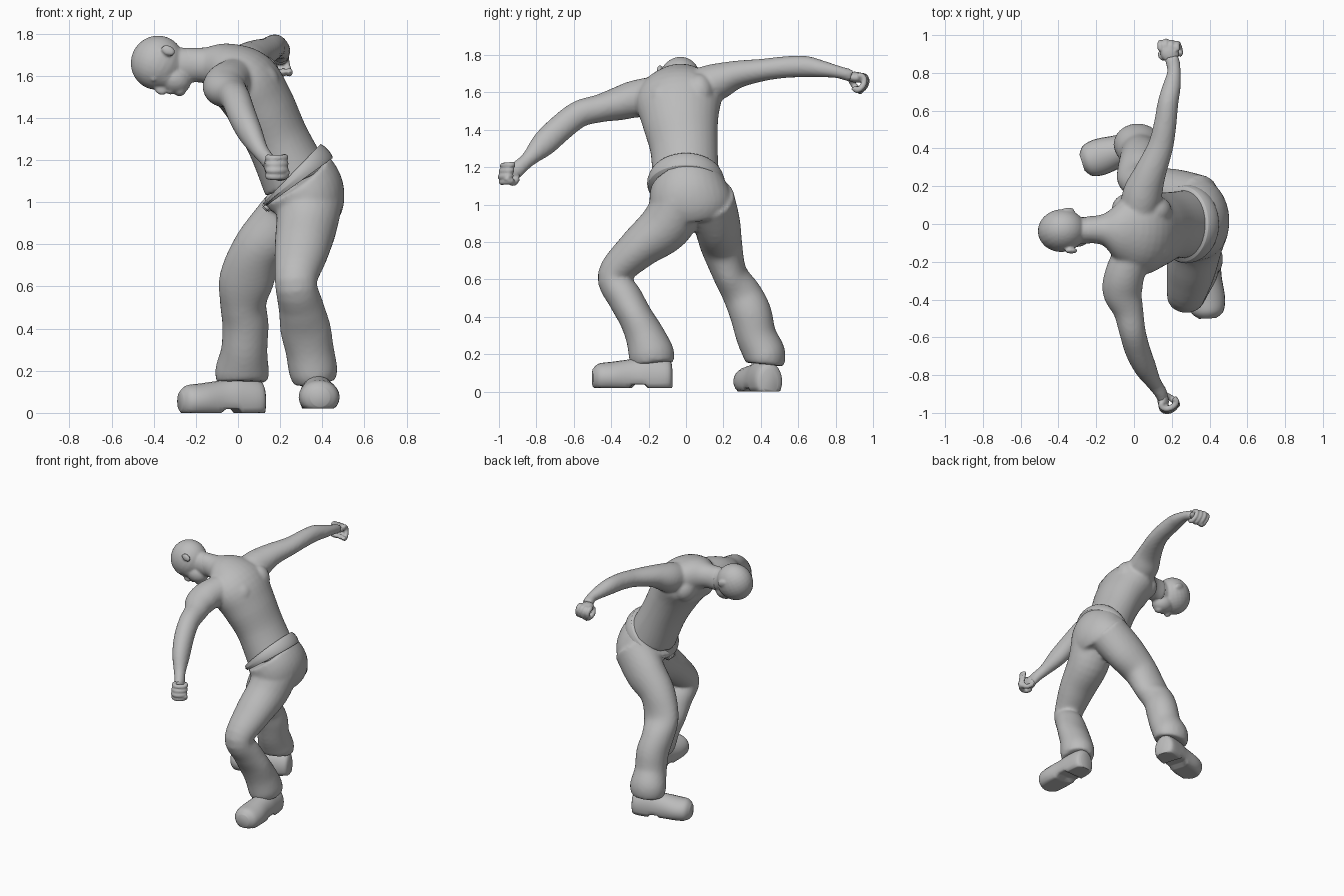
import bpy, bmesh, math
from mathutils import Vector, Matrix

cube = bpy.data.objects.get("Cube")
if cube:
    bpy.data.objects.remove(cube, do_unlink=True)

X, Y, Z = Vector((1, 0, 0)), Vector((0, 1, 0)), Vector((0, 0, 1))

grey = bpy.data.materials.new("plain_grey")
grey.use_nodes = True
grey.diffuse_color = (0.5, 0.5, 0.5, 1)
grey.node_tree.nodes["Principled BSDF"].inputs["Base Color"].default_value = (0.5, 0.5, 0.5, 1)


def spline(rows, steps=5):
    """Catmull-Rom interpolation of station rows."""
    out = []
    for i in range(len(rows) - 1):
        a, b = rows[max(i - 1, 0)], rows[i]
        c, d = rows[i + 1], rows[min(i + 2, len(rows) - 1)]
        for k in range(steps):
            t = k / steps
            out.append([q + t / 2 * (r - p + t * (2 * p - 5 * q + 4 * r - s + t * (3 * (q - r) + s - p)))
                        for p, q, r, s in zip(a, b, c, d)])
    return out + [list(rows[-1])]


def loft(bm, rows, ref, sides=24, steps=5):
    """Closed tube; each row is x, y, z, radius along ref, radius across it."""
    rows = spline(rows, steps)
    pts = [Vector(r[:3]) for r in rows]
    rings = []
    for i, r in enumerate(rows):
        t = (pts[min(i + 1, len(pts) - 1)] - pts[max(i - 1, 0)]).normalized()
        s = (ref - t * ref.dot(t)).normalized()
        u = t.cross(s)
        rings.append([bm.verts.new(pts[i] + s * r[3] * math.cos(a) + u * r[4] * math.sin(a))
                      for a in (math.tau * k / sides for k in range(sides))])
    for lo, hi in zip(rings, rings[1:]):
        for k in range(sides):
            n = (k + 1) % sides
            bm.faces.new((lo[k], lo[n], hi[n], hi[k]))
    bm.faces.new(rings[0][::-1])
    bm.faces.new(rings[-1])
    return [v for ring in rings for v in ring]


def tube(bm, points, r):
    loft(bm, [(*p, r, r) for p in points], Vector((0.31, 0.47, 0.83)), 10, 3)


def ball(bm, centre, size, rot=Matrix.Identity(4)):
    bmesh.ops.create_uvsphere(bm, u_segments=24, v_segments=16, radius=1,
                              matrix=Matrix.Translation(centre) @ rot @ Matrix.Diagonal((*size, 1)))


def finish(name, bm, voxel=0, smooth=0):
    bmesh.ops.recalc_face_normals(bm, faces=bm.faces)
    mesh = bpy.data.meshes.new(name)
    bm.to_mesh(mesh)
    bm.free()
    mesh.materials.append(grey)
    mesh.shade_smooth()
    obj = bpy.data.objects.new(name, mesh)
    bpy.context.collection.objects.link(obj)
    if voxel:
        m = obj.modifiers.new("blend", "REMESH")
        m.mode, m.voxel_size, m.use_smooth_shade = "VOXEL", voxel, True
        m = obj.modifiers.new("soften", "SMOOTH")
        m.factor, m.iterations = 0.5, smooth
    return obj


# Torso, neck and arms
bm = bmesh.new()
loft(bm, [(.28, 0, 1.10, .18, .165), (.19, -.01, 1.29, .18, .15), (.11, -.03, 1.45, .205, .16),
          (.03, -.04, 1.57, .23, .165), (-.07, -.035, 1.635, .17, .125), (-.16, -.03, 1.65, .085, .085),
          (-.26, -.03, 1.65, .07, .085)], Vector((.05, 1, .1)), 32)
loft(bm, [(.02, .04, 1.62, .1, .1), (.045, .16, 1.655, .105, .1), (.085, .27, 1.695, .085, .075),
          (.14, .41, 1.72, .068, .06), (.165, .53, 1.735, .06, .058), (.18, .64, 1.738, .055, .057),
          (.2, .73, 1.725, .048, .045), (.212, .81, 1.71, .036, .034), (.2, .88, 1.69, .04, .034)], X)
loft(bm, [(0, -.14, 1.58, .1, .11), (-.05, -.27, 1.565, .105, .1), (-.06, -.36, 1.54, .105, .09),
          (-.03, -.46, 1.515, .08, .075), (-.008, -.57, 1.485, .07, .072), (.02, -.67, 1.41, .067, .072),
          (.06, -.76, 1.325, .058, .068), (.105, -.84, 1.245, .04, .042), (.14, -.89, 1.2, .034, .042),
          (.15, -.92, 1.175, .03, .045)], X)
# Shoulder blades and chest
for y, z in ((-.13, 1.56), (.07, 1.6)):
    ball(bm, (.11, y, z), (.09, .08, .1))
    ball(bm, (-.04, y, z - .04), (.08, .09, .09))
finish("torso_and_arms", bm, .011, 5)

# Head: frame built from the gaze and crown directions
bm = bmesh.new()
gaze = Vector((-.4, -.2, -.87)).normalized()
crown = Vector((-.9, 0, .42))
crown = (crown - gaze * crown.dot(gaze)).normalized()
side = crown.cross(gaze)
rot = Matrix((side, crown, gaze)).transposed().to_4x4()
ball(bm, (-.382, -.035, 1.662), (.113, .127, .13), rot)
ball(bm, (-.37, -.05, 1.615), (.085, .095, .075), rot)
ball(bm, (-.305, -.05, 1.585), (.072, .085, .07), rot)
ball(bm, (-.275, -.06, 1.535), (.035, .03, .033), rot)
ball(bm, (-.318, -.067, 1.532), (.028, .017, .022), rot)
ball(bm, (-.365, -.075, 1.535), (.017, .032, .026), rot)
loft(bm, [(-.17, -.03, 1.65, .07, .08), (-.3, -.035, 1.65, .07, .085)], Y)
for sign, y in ((1, -.035), (-1, -.035)):
    ball(bm, Vector((-.34, y, 1.7)) + side * .11 * sign, (.013, .036, .024), rot)
    ball(bm, Vector((-.405, -.07, 1.575)) + side * .04 * sign, (.028, .012, .014), rot)
finish("head", bm, .008, 3)


# Hands: palm, four curled fingers and a thumb
def hand(name, base, ahead, curl, across):
    bm = bmesh.new()
    ahead, curl = ahead.normalized(), curl.normalized()

    def at(a, c, s):
        return base + ahead * a + curl * c + across * s

    rot = Matrix((ahead, across, curl)).transposed().to_4x4()
    ball(bm, at(.04, .01, 0), (.055, .05, .03), rot)
    for k in range(4):
        s = (k - 1.5) * .029
        reach = .1 - .006 * abs(k - 1)
        tube(bm, [at(.05, 0, s), at(reach - .015, 0, s), at(reach, .025, s), at(reach - .01, .06, s),
                  at(reach - .035, .08, s), at(reach - .055, .065, s)], .0165)
    tube(bm, [at(.01, .02, -.035), at(.03, .05, -.055), at(.055, .075, -.045), at(.075, .085, -.02)], .017)
    finish(name, bm, .0065, 2)


hand("right_hand", Vector((.19, .87, 1.695)), Vector((-.1, 1, -.1)), Vector((.2, -.1, -1)), X)
hand("left_hand", Vector((.14, -.895, 1.175)), Vector((.1, -1, -.12)), Vector((1, .1, 0)), Z)

# Trousers: seat and two bent legs
bm = bmesh.new()
loft(bm, [(.275, 0, 1.11, .195, .19), (.315, .015, 1.05, .215, .19), (.335, .03, .98, .22, .17),
          (.335, .04, .91, .17, .13)], Y, 32)
loft(bm, [(.345, -.03, 1.02, .155, .14), (.325, -.11, .885, .145, .14), (.3, -.26, .76, .128, .11),
          (.275, -.385, .62, .1, .088), (.3, -.325, .5, .108, .093), (.32, -.27, .4, .12, .092),
          (.34, -.22, .3, .115, .105), (.357, -.185, .2, .115, .122), (.365, -.175, .145, .1, .11)], X)
loft(bm, [(.34, .12, 1.03, .14, .15), (.22, .165, .9, .125, .15), (.1, .19, .78, .112, .125),
          (.04, .235, .63, .092, .13), (.025, .3, .52, .105, .11), (.035, .345, .42, .112, .11),
          (.03, .375, .3, .108, .11), (.02, .42, .2, .112, .128), (.02, .42, .145, .1, .12)], Y)
finish("trousers", bm, .012, 5)

# Belt with a small buckle
bm = bmesh.new()
loft(bm, [(.29, 0, 1.095, .203, .197), (.275, 0, 1.115, .208, .203), (.255, 0, 1.135, .2, .197)], Y, 40)
finish("belt", bm)
bm = bmesh.new()
bmesh.ops.create_cube(bm, size=1, matrix=Matrix.Translation((.135, -.01, .975))
                      @ Matrix.Rotation(math.radians(-45), 4, "Y") @ Matrix.Diagonal((.03, .075, .045, 1)))
bmesh.ops.bevel(bm, geom=bm.edges[:], offset=.008, segments=2, affect="EDGES")
finish("buckle", bm)


# Shoes: lofted from heel to toe, flattened to a sole with a shallow arch
def shoe(name, heel, toe, floor):
    bm = bmesh.new()
    heel, toe = Vector(heel), Vector(toe)
    ahead = (toe - heel).normalized()
    across = Vector((-ahead.y, ahead.x, 0))
    rows = []
    for t, w, h in ((0, .045, .07), (.06, .075, .1), (.3, .082, .115), (.5, .085, .1),
                    (.75, .097, .085), (.92, .085, .075), (1, .045, .045)):
        rows.append((*(heel.lerp(toe, t) + Z * (floor + .055)), w, h))
    length = (toe - heel).length
    for v in loft(bm, rows, across):
        t = (v.co - heel).dot(ahead) / length
        arch = .018 if .33 < t < .5 else 0
        v.co.z = max(v.co.z, floor + arch)
    finish(name, bm)


shoe("left_shoe", (.37, -.075, 0), (.39, -.5, 0), .02)
shoe("right_shoe", (.12, .45, 0), (-.275, .325, 0), 0)
